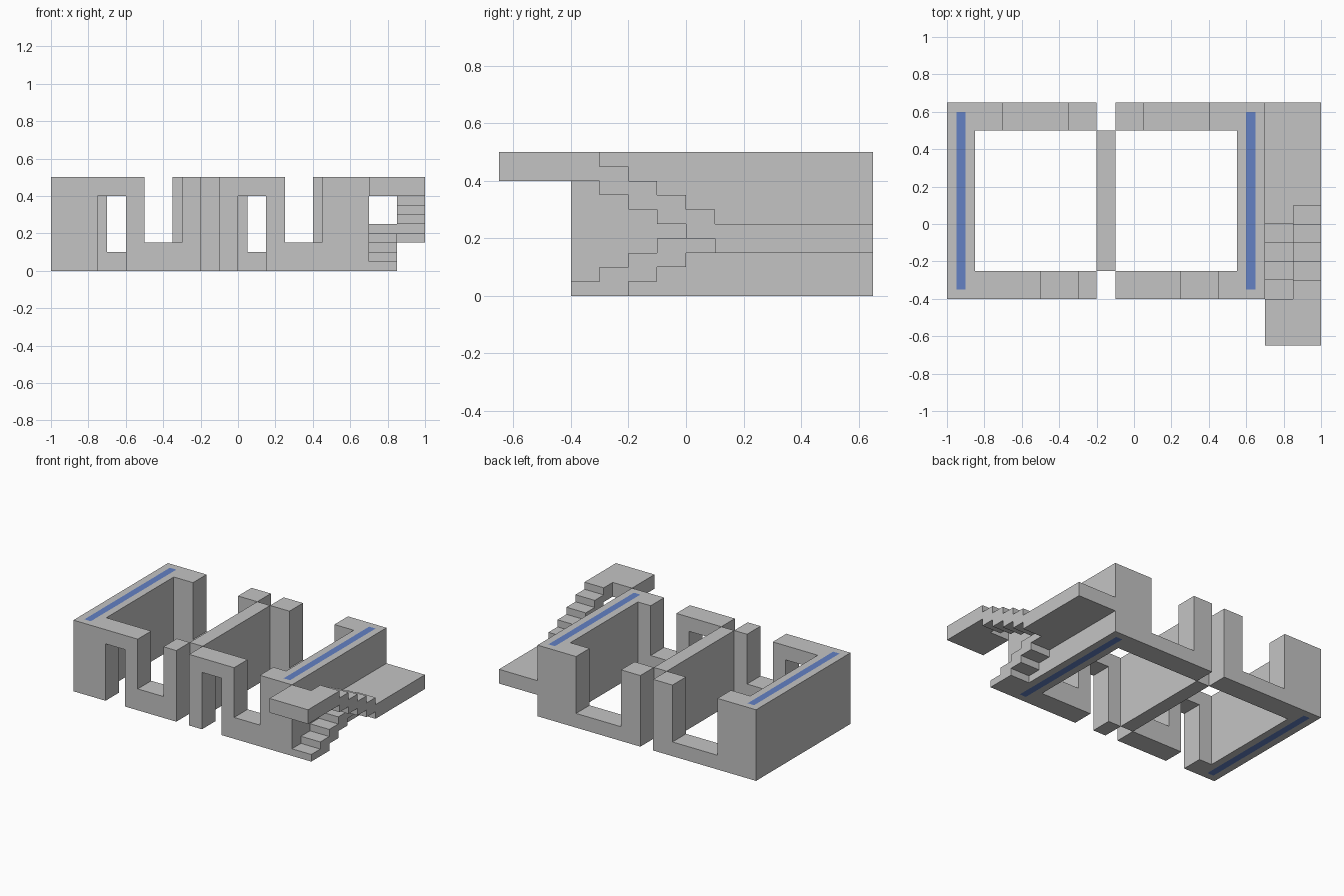
import bpy, bmesh
from mathutils import Vector

if "Cube" in bpy.data.objects:
    bpy.data.objects.remove(bpy.data.objects["Cube"])


def material(name, rgb):
    m = bpy.data.materials.new(name)
    m.diffuse_color = (*rgb, 1)
    m.use_nodes = True
    m.node_tree.nodes["Principled BSDF"].inputs["Base Color"].default_value = m.diffuse_color
    return m


GREY = material("wall grey", (0.55, 0.55, 0.55))
BLUE = material("strip blue", (0.125, 0.22, 0.55))


def prism(name, profile, axis, lo, hi, strips=False):
    """Extrude a 2D profile along an axis; optionally inset blue strips top and bottom."""
    place = {"x": lambda a, b: (lo, a, b),
             "y": lambda a, b: (a, lo, b),
             "z": lambda a, b: (a, b, lo)}[axis]
    direction = {"x": Vector((1, 0, 0)), "y": Vector((0, 1, 0)), "z": Vector((0, 0, 1))}[axis]
    points = []
    for a, b in profile:
        p = (round(a, 4), round(b, 4))
        if not points or p != points[-1]:
            points.append(p)
    bm = bmesh.new()
    base = bm.faces.new([bm.verts.new(place(a, b)) for a, b in points])
    new = bmesh.ops.extrude_face_region(bm, geom=[base], use_keep_orig=True)["geom"]
    bmesh.ops.translate(bm, vec=direction * (hi - lo),
                        verts=[g for g in new if isinstance(g, bmesh.types.BMVert)])
    bmesh.ops.recalc_face_normals(bm, faces=bm.faces[:])
    if strips:
        caps = [f for f in bm.faces if abs(f.normal.z) > 0.9]
        bmesh.ops.inset_individual(bm, faces=caps, thickness=0.05, use_even_offset=True)
        for f in caps:
            f.material_index = 1
    mesh = bpy.data.meshes.new(name)
    bm.to_mesh(mesh)
    bm.free()
    mesh.materials.append(GREY)
    if strips:
        mesh.materials.append(BLUE)
    ob = bpy.data.objects.new(name, mesh)
    bpy.context.collection.objects.link(ob)
    return ob


def rect(a0, a1, b0, b1):
    return [(a0, b0), (a1, b0), (a1, b1), (a0, b1)]


def wall_profile(x0, x1, notch, sill, door=None):
    """Wall outline with an open-topped notch and an optional doorway."""
    p = [(x0, 0)]
    if door:
        p += [(door[0], 0), (door[0], 0.4), (door[1], 0.4), (door[1], 0)]
    return p + [(x1, 0), (x1, 0.5), (notch[1], 0.5), (notch[1], sill),
                (notch[0], sill), (notch[0], 0.5), (x0, 0.5)]


# Two rooms: long side wall with strips, front wall with door and notch, back wall with notch
rooms = [
    ("left", (-1, -0.85), (-0.85, -0.2), (-0.75, -0.6), (-0.5, -0.3), (-0.7, -0.35)),
    ("right", (0.55, 0.7), (-0.1, 0.55), (0, 0.15), (0.25, 0.45), (0.05, 0.4)),
]
for side, outer, span, door, front_notch, back_notch in rooms:
    prism(side + "_side_wall", rect(*outer, -0.4, 0.65), "z", 0, 0.5, strips=True)
    prism(side + "_front_wall", wall_profile(*span, front_notch, 0.15, door), "y", -0.4, -0.25)
    prism(side + "_back_wall", wall_profile(*span, back_notch, 0.1), "y", 0.5, 0.65)

# Partition between the rooms
prism("partition_wall", rect(-0.2, -0.1, -0.25, 0.5), "z", 0, 0.5)


def flight(name, x0, x1, y0, first_top, rise):
    """Four stepped treads, each 0.1 deep and 0.1 thick, kept above the ground."""
    top, under = [], []
    for i in range(4):
        y, z = y0 + 0.1 * i, first_top + rise * i
        top += [(y, z), (y + 0.1, z)]
        under += [(y, max(0, z - 0.1)), (y + 0.1, max(0, z - 0.1))]
    prism(name, top + under[::-1], "x", x0, x1)


# Outside staircase
flight("lower_stairs", 0.7, 0.85, -0.4, 0.05, 0.05)
flight("upper_stairs", 0.85, 1.0, -0.3, 0.45, -0.05)
prism("middle_landing", [(0.7, 0), (0.85, 0), (0.85, 0.1), (1, 0.1), (1, 0.65), (0.7, 0.65)],
      "z", 0.15, 0.25)
prism("top_landing", [(0.7, -0.65), (1, -0.65), (1, -0.3), (0.85, -0.3), (0.85, -0.4), (0.7, -0.4)],
      "z", 0.4, 0.5)
